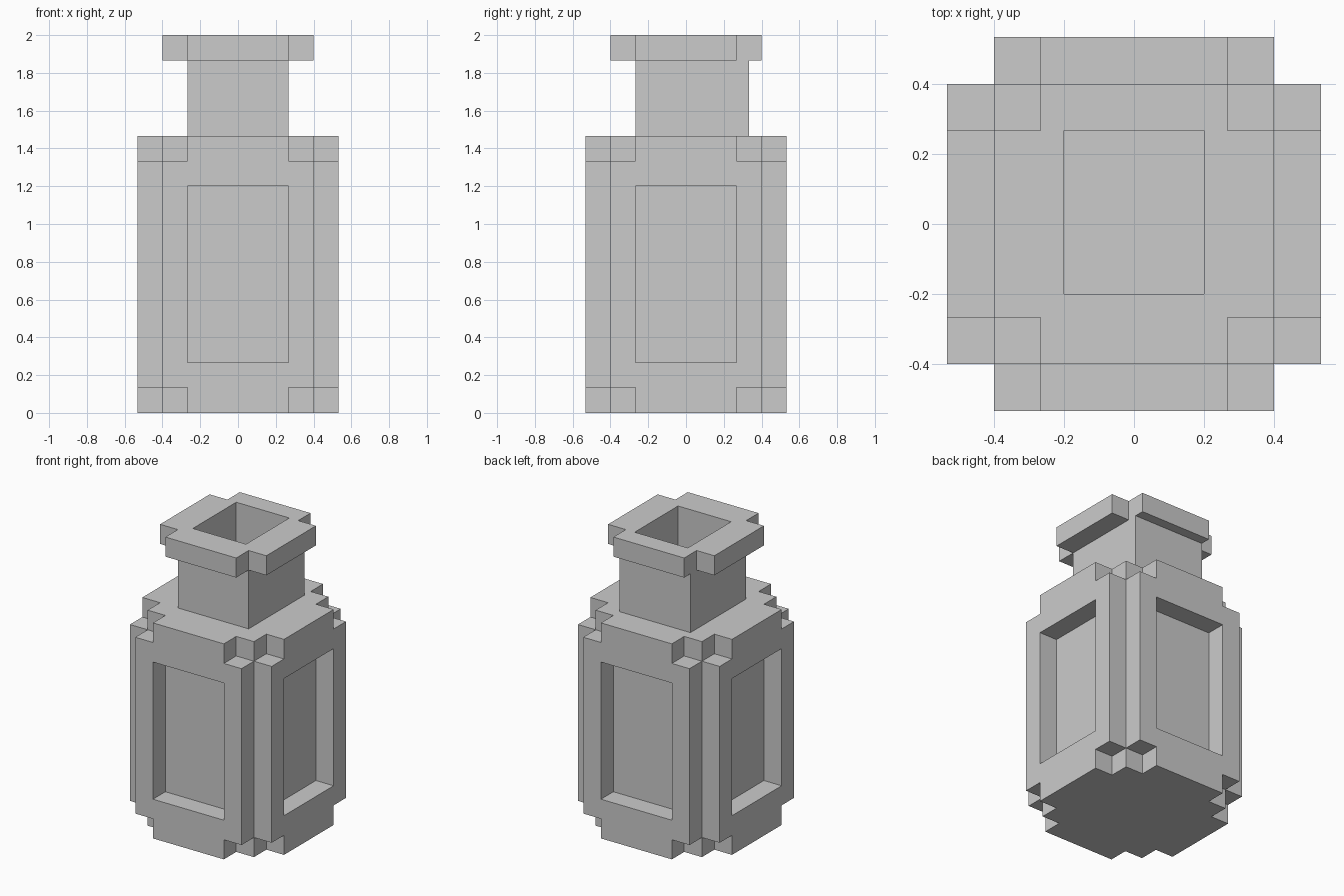
import bpy, bmesh
from mathutils import Matrix

if "Cube" in bpy.data.objects:
    bpy.data.objects.remove(bpy.data.objects["Cube"])

U = 2 / 15  # one block of the grid the bottle is built on


def extruded(name, outline, z0, z1, hole=None):
    """Prism from an outline (in blocks); optional rectangular through hole."""
    bm = bmesh.new()
    face = bm.faces.new([bm.verts.new((x * U, y * U, z0 * U)) for x, y in outline])
    geo = bmesh.ops.extrude_face_region(bm, geom=[face])
    verts = [v for v in geo["geom"] if isinstance(v, bmesh.types.BMVert)]
    bmesh.ops.translate(bm, verts=verts, vec=(0, 0, (z1 - z0) * U))
    bmesh.ops.recalc_face_normals(bm, faces=bm.faces)
    mesh = bpy.data.meshes.new(name)
    bm.to_mesh(mesh)
    bm.free()
    ob = bpy.data.objects.new(name, mesh)
    bpy.context.collection.objects.link(ob)
    return ob


def rect(x0, x1, y0, y1):
    return [(x0, y0), (x1, y0), (x1, y1), (x0, y1)]


def quad_symmetric(corner):
    """Repeat one corner's outline points by quarter turns."""
    pts = []
    for k in range(4):
        for x, y in corner:
            for _ in range(k):
                x, y = -y, x
            pts.append((x, y))
    return pts


def cut(ob, cutter):
    mod = ob.modifiers.new("cut", "BOOLEAN")
    mod.object = cutter
    mod.operation = "DIFFERENCE"
    mod.solver = "EXACT"
    cutter.hide_render = True
    cutter.hide_set(True)


# Body core, whose sides show at the bottom of the recessed panels
extruded("body_core", rect(-3, 3, -3, 3), 0, 11)


def side_frame(name, turn):
    """Raised window frame with clipped corners, drawn in x-z on the front."""
    bm = bmesh.new()
    xs, zs = [-3, -2, 2, 3], [0, 1, 2, 9, 10, 11]
    grid = {(x, z): bm.verts.new((x * U, -3 * U, z * U)) for x in xs for z in zs}
    for i in range(3):
        for j in range(5):
            clipped = i != 1 and j in (0, 4)
            window = i == 1 and j == 2
            if not (clipped or window):
                bm.faces.new([grid[xs[i + a], zs[j + b]]
                              for a, b in ((0, 0), (1, 0), (1, 1), (0, 1))])
    geo = bmesh.ops.extrude_face_region(bm, geom=bm.faces[:])
    verts = [v for v in geo["geom"] if isinstance(v, bmesh.types.BMVert)]
    bmesh.ops.translate(bm, verts=verts, vec=(0, -U, 0))
    loose = [v for v in bm.verts if not v.link_faces]
    bmesh.ops.delete(bm, geom=loose, context="VERTS")
    bmesh.ops.recalc_face_normals(bm, faces=bm.faces)
    bm.transform(Matrix.Rotation(turn * 1.5707963268, 4, "Z"))
    mesh = bpy.data.meshes.new(name)
    bm.to_mesh(mesh)
    bm.free()
    bpy.context.collection.objects.link(bpy.data.objects.new(name, mesh))


# Four framed sides
for turn, side in enumerate(("front", "right", "back", "left")):
    side_frame(side + "_frame", turn)

# Hollow neck, half a block deeper at the back, and the notched lip
opening = extruded("opening_cutter", rect(-1.5, 1.5, -1.5, 2), 10.9, 16)
neck = extruded("neck", rect(-2, 2, -2, 2.5), 11, 14)
lip = extruded("lip", quad_symmetric([(3, -2), (3, 2), (2, 2)]), 14, 15)
for part in (neck, lip):
    cut(part, opening)
